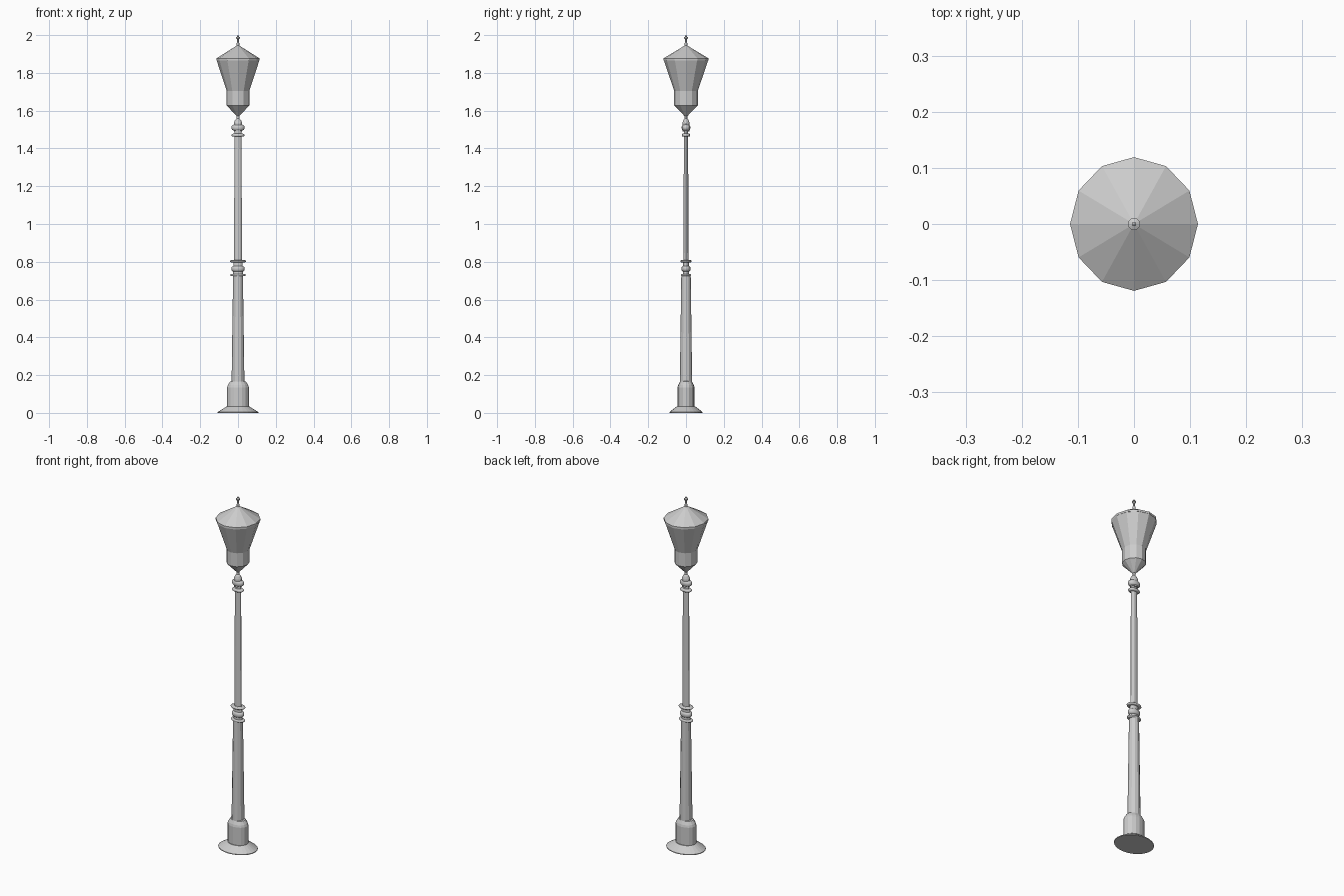
import bpy, bmesh, math

if "Cube" in bpy.data.objects:
    bpy.data.objects.remove(bpy.data.objects["Cube"])


def lathe(name, profile, sides, ratio=1.0, smooth=False):
    """Revolve (x radius, z) points around z; ratio squashes y. Radius 0 closes to a point."""
    bm = bmesh.new()
    rings = []
    for r, z in profile:
        if r == 0:
            rings.append([bm.verts.new((0, 0, z))])
        else:
            rings.append([bm.verts.new((r * math.cos(2 * math.pi * i / sides),
                                        r * ratio * math.sin(2 * math.pi * i / sides), z))
                          for i in range(sides)])
    for a, b in zip(rings, rings[1:]):
        for i in range(sides):
            j = (i + 1) % sides
            if len(a) == 1:
                bm.faces.new((a[0], b[j], b[i]))
            elif len(b) == 1:
                bm.faces.new((a[i], a[j], b[0]))
            else:
                bm.faces.new((a[i], a[j], b[j], b[i]))
    if len(rings[0]) > 1:
        bm.faces.new(rings[0][::-1])
    if len(rings[-1]) > 1:
        bm.faces.new(rings[-1])
    mesh = bpy.data.meshes.new(name)
    bm.to_mesh(mesh)
    bm.free()
    obj = bpy.data.objects.new(name, mesh)
    bpy.context.collection.objects.link(obj)
    if smooth:
        bpy.ops.object.select_all(action='DESELECT')
        obj.select_set(True)
        bpy.context.view_layer.objects.active = obj
        bpy.ops.object.shade_smooth_by_angle(angle=math.radians(40))
    return obj


def collar(name, z, radius, half_height, ratio):
    """Rounded ring around the pole."""
    bulge = min(half_height, 0.012)
    pts = [(radius - bulge, z - half_height), (radius - bulge * 0.3, z - half_height * 0.7),
           (radius, z - half_height * 0.3), (radius, z + half_height * 0.3),
           (radius - bulge * 0.3, z + half_height * 0.7), (radius - bulge, z + half_height)]
    return lathe(name, pts, 16, ratio, True)


# Oval foot and pedestal
lathe("foot", [(0.108, 0), (0.108, 0.004), (0.06, 0.034)], 24, 0.82)
lathe("pedestal", [(0.058, 0.03), (0.058, 0.135), (0.054, 0.147), (0.042, 0.165), (0.034, 0.168)],
      16, 0.77)

# Tapered pole, lower and upper sections
lathe("lower_pole", [(0.034, 0.16), (0.026, 0.73)], 12, 0.96)
lathe("upper_pole", [(0.022, 0.72), (0.018, 1.50)], 12, 0.62)

# Decorative collars
for i, (z, r, h, ratio) in enumerate([(0.73, 0.041, 0.006, 0.62), (0.763, 0.035, 0.016, 0.68),
                                      (0.803, 0.042, 0.006, 0.68), (1.470, 0.034, 0.008, 0.65),
                                      (1.510, 0.035, 0.016, 0.65)]):
    collar(f"collar_{i + 1}", z, r, h, ratio)
lathe("middle_sleeve", [(0.026, 0.725), (0.024, 0.81)], 16, 0.66)

# Neck below the lantern
lathe("neck", [(0.022, 1.49), (0.022, 1.535), (0.016, 1.55), (0.008, 1.558),
               (0.008, 1.59)], 12, 0.85)

# Twelve-sided lantern and roof
lathe("lantern", [(0.008, 1.572), (0.06, 1.628), (0.06, 1.705), (0.113, 1.866)], 12, 1.04)
lathe("lantern_roof", [(0.114, 1.866), (0.114, 1.877), (0.006, 1.945)], 12, 1.045)

# Finial
lathe("finial", [(0.007, 1.94), (0.007, 1.957), (0.004, 1.962), (0.004, 1.977), (0.011, 1.983),
                 (0.011, 1.989), (0.004, 1.992), (0.004, 1.997), (0, 2.0)], 12)
